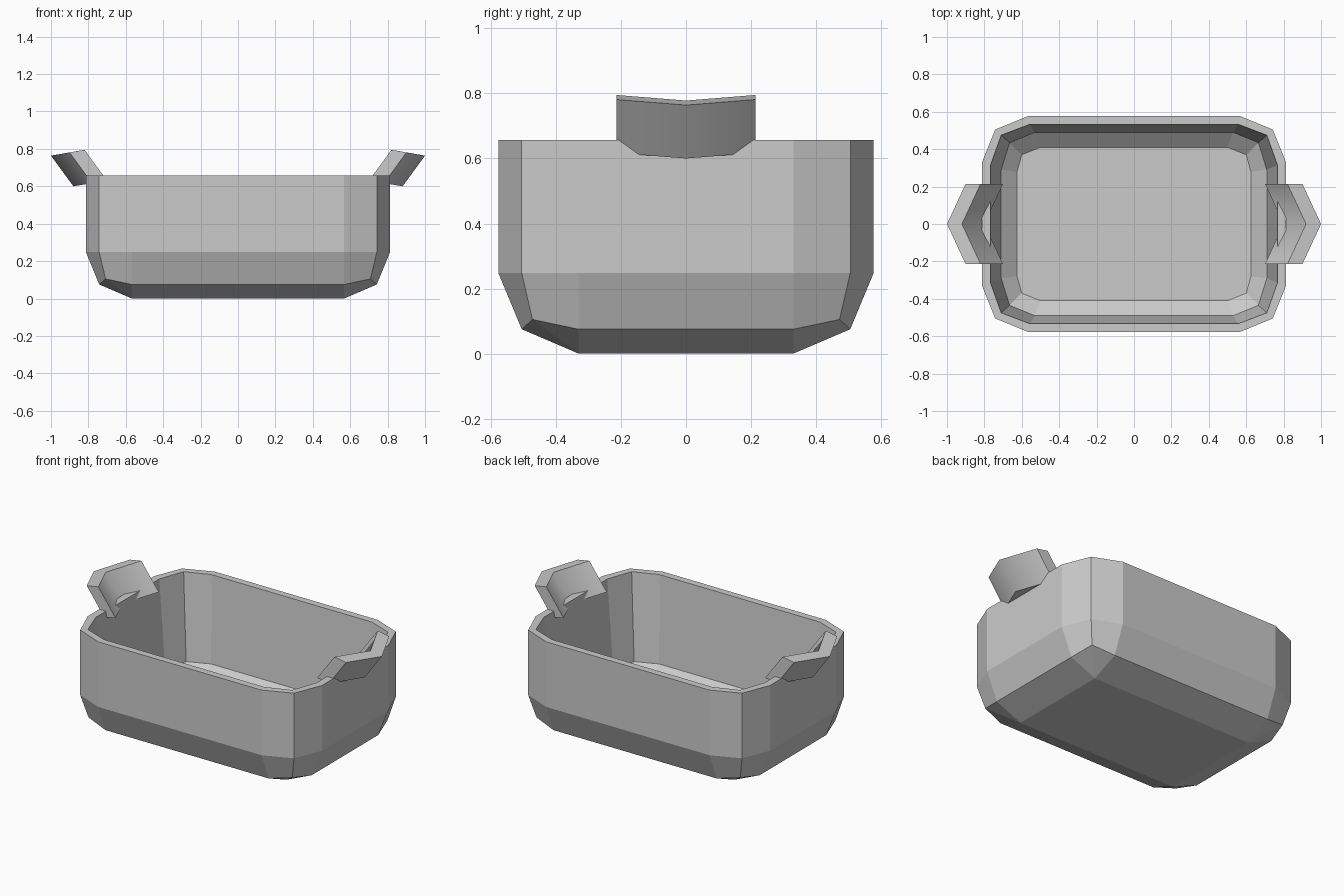
import bpy, bmesh, math

if "Cube" in bpy.data.objects:
    bpy.data.objects.remove(bpy.data.objects["Cube"])

grey = bpy.data.materials.new("plain grey")
grey.diffuse_color = (0.6, 0.6, 0.6, 1)
grey.use_nodes = True
grey.node_tree.nodes["Principled BSDF"].inputs["Base Color"].default_value = grey.diffuse_color


def finish(name, bm):
    bmesh.ops.remove_doubles(bm, verts=bm.verts, dist=0.0005)
    bmesh.ops.recalc_face_normals(bm, faces=bm.faces)
    me = bpy.data.meshes.new(name)
    bm.to_mesh(me)
    bm.free()
    me.materials.append(grey)
    ob = bpy.data.objects.new(name, me)
    bpy.context.collection.objects.link(ob)
    return ob


def ring(bm, corner):
    """Mirror three corner points into a closed 12-point loop."""
    loop = []
    for sx, sy in ((1, 1), (-1, 1), (-1, -1), (1, -1)):
        pts = corner if sx * sy > 0 else corner[::-1]
        loop += [bm.verts.new((sx * x, sy * y, z)) for x, y, z in pts]
    return loop


def flat(side, mid, end, z):
    return [(*side, z), (*mid, z), (*end, z)]


# Basin: rounded outer shell, flat rim, tapered inside with chamfered floor
wall = ((0.813, 0.33), (0.742, 0.505), (0.567, 0.577))
corners = [
    [(0.567, 0.33, 0)] * 3,
    [(0.742, 0.33, 0.075), (0.708, 0.472, 0.105), (0.567, 0.505, 0.075)],
    flat(*wall, 0.248),
    flat(*wall, 0.657),
    flat((0.767, 0.315), (0.71, 0.475), (0.557, 0.533), 0.657),
    flat((0.71, 0.29), (0.665, 0.435), (0.53, 0.49), 0.12),
    flat((0.625, 0.28), (0.6, 0.37), (0.5, 0.41), 0.05),
]
bm = bmesh.new()
loops = [ring(bm, c) for c in corners]
for a, b in zip(loops, loops[1:]):
    for i in range(12):
        j = (i + 1) % 12
        bm.faces.new((a[i], a[j], b[j], b[i]))
bm.faces.new(loops[0][::-1])
bm.faces.new(loops[-1])
finish("basin", bm)

# Handles: V-shaped bands leaning outwards, ends sunk into the walls
for side, name in ((1, "right_handle"), (-1, "left_handle")):
    bm = bmesh.new()
    sections = []
    for y in (-0.214, 0, 0.214):
        x, z = 1 - 0.465 * abs(y), 0.764 + 0.08 * abs(y)
        profile = ((x, z), (x - 0.08, z + 0.014),
                   (x - 0.2, z - 0.15), (x - 0.12, z - 0.164))
        sections.append([bm.verts.new((side * px, y, pz)) for px, pz in profile])
    for a, b in zip(sections, sections[1:]):
        for i in range(4):
            j = (i + 1) % 4
            bm.faces.new((a[i], a[j], b[j], b[i]))
    bm.faces.new(sections[0])
    bm.faces.new(sections[-1])
    ob = finish(name, bm)
    bpy.ops.object.select_all(action='DESELECT')
    ob.select_set(True)
    bpy.context.view_layer.objects.active = ob
    bpy.ops.object.shade_smooth_by_angle(angle=math.radians(52))
